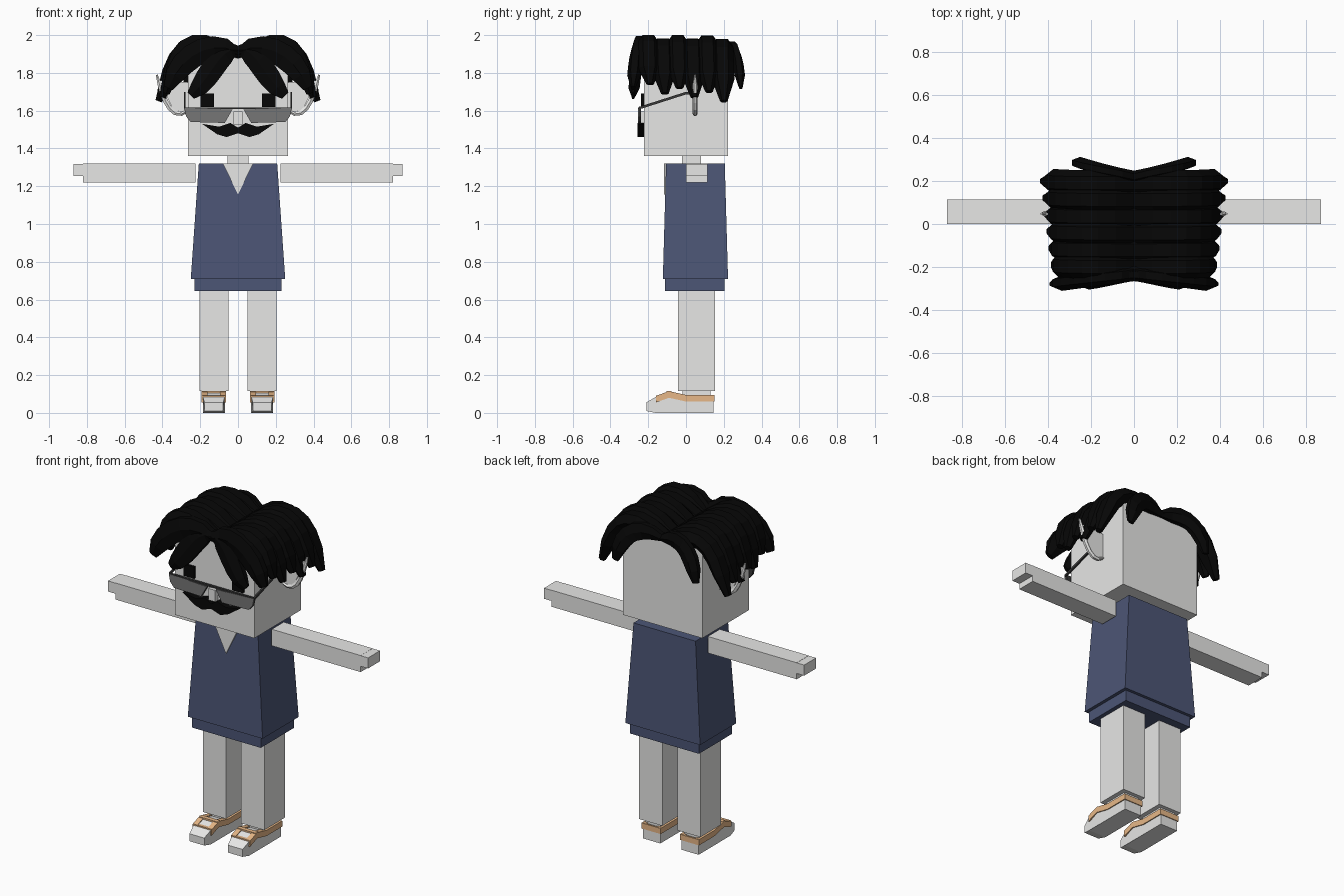
import bpy, bmesh
from mathutils import Vector, Matrix
from mathutils.geometry import interpolate_bezier

default_cube = bpy.data.objects.get("Cube")
if default_cube:
    bpy.data.objects.remove(default_cube)


def material(name, red, green, blue):
    mat = bpy.data.materials.new(name)
    mat.use_nodes = True
    colour = (red, green, blue, 1)
    mat.diffuse_color = colour
    mat.node_tree.nodes["Principled BSDF"].inputs["Base Color"].default_value = colour
    return mat


skin = material("pale grey skin", 0.8, 0.8, 0.79)
white = material("shoe white", 0.88, 0.88, 0.87)
tan = material("shoe tan", 0.86, 0.51, 0.26)
navy = material("navy cloth", 0.072, 0.092, 0.18)
black = material("black hair", 0.002, 0.002, 0.002)
lens_grey = material("lens grey", 0.18, 0.18, 0.18)
frame_grey = material("frame dark grey", 0.04, 0.04, 0.04)


def finish(name, bm, mat, mirror):
    """Turn a bmesh into an object, mirrored to the other side if asked."""
    bmesh.ops.recalc_face_normals(bm, faces=bm.faces)
    mesh = bpy.data.meshes.new(name)
    bm.to_mesh(mesh)
    bm.free()
    mesh.materials.append(mat)
    part = bpy.data.objects.new(name, mesh)
    bpy.context.collection.objects.link(part)
    if mirror:
        part.modifiers.new("other_side", "MIRROR")
    return part


def bridge(bm, rings):
    """Join a row of vertex rings into a closed solid."""
    for ring, following in zip(rings, rings[1:]):
        for k in range(len(ring)):
            bm.faces.new((ring[k - 1], ring[k], following[k], following[k - 1]))
    bm.faces.new(rings[0])
    bm.faces.new(rings[-1])


def box(name, centre, size, mat, mirror=False):
    bm = bmesh.new()
    place = Matrix.Translation(centre) @ Matrix.Diagonal((*size, 1))
    bmesh.ops.create_cube(bm, size=1, matrix=place)
    return finish(name, bm, mat, mirror)


def front_plate(name, outline, y, thickness, mat, mirror=False):
    """Outline in x and z, extruded in depth."""
    bm = bmesh.new()
    bridge(bm, [[bm.verts.new((x, depth, z)) for x, z in outline]
                for depth in (y, y + thickness)])
    return finish(name, bm, mat, mirror)


def side_plate(name, outline, x, thickness, mat):
    """Outline in y and z, extruded in width, with a twin on the other side."""
    bm = bmesh.new()
    bridge(bm, [[bm.verts.new((width, y, z)) for y, z in outline]
                for width in (x, x + thickness)])
    return finish(name, bm, mat, True)


def lock(name, start, first_handle, second_handle, tip, width, depth, mat):
    """Sweep a six-sided section along a curve, narrowing at both ends."""
    bm = bmesh.new()
    points = [Vector(p) for p in (start, first_handle, second_handle, tip)]
    path = interpolate_bezier(*points, 8)
    last = len(path) - 1
    rings = []
    for i, point in enumerate(path):
        along = path[min(i + 1, last)] - path[max(i - 1, 0)]
        across = Vector((-along.z, 0, along.x)).normalized() if i else Vector((0, 0, 1))
        from_middle = abs(2 * i / last - 1)
        across *= width * (1 - 0.6 * from_middle ** 3)
        back = Vector((0, depth if i < last else depth / 3, 0))
        section = (-back, across - back / 2, across + back / 2,
                   back, back / 2 - across, -back / 2 - across)
        rings.append([bm.verts.new(point + offset) for offset in section])
    bridge(bm, rings)
    return finish(name, bm, mat, True)


# Head, neck and face
box("head", (0, 0, 1.625), (0.53, 0.445, 0.53), skin)
box("neck", (0, 0.03, 1.33), (0.11, 0.1, 0.08), skin)
box("eye", (0.163, -0.228, 1.655), (0.072, 0.02, 0.07), black, mirror=True)
box("nose", (0, -0.23, 1.56), (0.045, 0.04, 0.07), skin)
front_plate("moustache", [(0, 1.48), (0.06, 1.46), (0.11, 1.475), (0.19, 1.53), (0.1, 1.515),
                          (0.04, 1.535), (0, 1.51)], -0.258, 0.04, black, mirror=True)

# Ears: a thin panel with a thicker curved rim
front_plate("ear_panel", [(0.26, 1.59), (0.34, 1.6), (0.42, 1.76), (0.26, 1.75)],
            0.042, 0.01, skin, mirror=True)
lock("ear_rim", (0.26, 0.048, 1.6), (0.36, 0.048, 1.53), (0.4, 0.048, 1.68),
     (0.43, 0.048, 1.79), width=0.013, depth=0.013, mat=skin)

# Sunglasses: dark rims behind paler lenses
lens_outline = [(0.03, 1.605), (0.285, 1.615), (0.275, 1.57), (0.25, 1.54), (0.07, 1.535)]
front_plate("lens", lens_outline, -0.255, 0.006, lens_grey, mirror=True)
front_plate("lens_rim", lens_outline, -0.249, 0.012, frame_grey, mirror=True)
box("brow_bar", (0, -0.247, 1.613), (0.57, 0.014, 0.009), frame_grey)
temple_top = [(-0.25, 1.62), (0, 1.7), (0.05, 1.7)]
temple_bottom = [(y, z - 0.014) for y, z in reversed(temple_top)]
side_plate("temple", temple_top + temple_bottom, 0.277, 0.01, frame_grey)

# Hair: rows of locks arching from the parting over both sides
for row in range(6):
    y = 0.078 * row - 0.2
    wave = row % 2
    lock(f"side_lock_{row + 1}", (0, y, 1.895), (0.25, y, 2.02 - 0.04 * wave),
         (0.31, y, 1.96), (0.37 + 0.01 * row, y + 0.01, 1.74 - 0.04 * wave - 0.01 * row),
         width=0.045, depth=0.06, mat=black)

# Front and back locks
lock("front_lock_inner", (0, -0.235, 1.92), (0.09, -0.25, 1.95), (0.15, -0.27, 1.76),
     (0.25, -0.28, 1.68), width=0.06, depth=0.03, mat=black)
lock("front_lock_outer", (0, -0.23, 1.91), (0.15, -0.25, 1.98), (0.3, -0.27, 1.89),
     (0.37, -0.28, 1.72), width=0.065, depth=0.036, mat=black)
lock("back_lock", (0, 0.22, 1.9), (0.15, 0.25, 1.95), (0.23, 0.28, 1.9),
     (0.27, 0.29, 1.72), width=0.05, depth=0.028, mat=black)

# Dress: tapered body, underskirt and open neckline
dress = box("dress", (0, 0.05, 1.015), (0.5, 0.345, 0.61), navy)
for vertex in dress.data.vertices:
    if vertex.co.z > 1:
        vertex.co.x *= 0.83
        vertex.co.y += 0.1 * (0.05 - vertex.co.y)
box("underskirt", (0, 0.047, 0.68), (0.46, 0.315, 0.07), navy)
front_plate("neckline", [(-0.08, 1.32), (0, 1.155), (0.08, 1.32)], -0.116, 0.009, skin)

# Arms, legs and ankles
box("arm", (0.523, 0.057, 1.269), (0.595, 0.114, 0.1), skin, mirror=True)
box("fingertips", (0.845, 0.057, 1.286), (0.05, 0.114, 0.064), skin, mirror=True)
box("leg", (0.128, 0.056, 0.38), (0.154, 0.196, 0.53), skin, mirror=True)
box("ankle", (0.128, 0.056, 0.1), (0.1, 0.15, 0.04), white, mirror=True)

# Shoes: body narrowed at the toe, with a raised band and straps
shoe_top = [(0.145, 0.09), (0, 0.09), (-0.09, 0.11), (-0.16, 0.085)]
shoe = side_plate("shoe", shoe_top + [(-0.21, 0.055), (-0.21, 0.01), (-0.16, 0), (0.145, 0)],
                  0.07, 0.116, white)
for vertex in shoe.data.vertices:
    if vertex.co.y < -0.2:
        vertex.co.x += 0.15 * (0.128 - vertex.co.x)
band_top = [(y, z + 0.005) for y, z in shoe_top]
band_bottom = [(y, z - 0.03) for y, z in reversed(shoe_top)]
for side, x in (("inner", 0.064), ("outer", 0.162)):
    side_plate(f"shoe_band_{side}", band_top + band_bottom, x, 0.03, tan)
box("shoe_heel_band", (0.128, 0.145, 0.077), (0.128, 0.01, 0.034), tan, mirror=True)
box("shoe_strap", (0.128, -0.09, 0.1), (0.12, 0.026, 0.03), tan, mirror=True)
box("shoe_toe_strap", (0.128, -0.15, 0.08), (0.12, 0.02, 0.025), tan, mirror=True)
